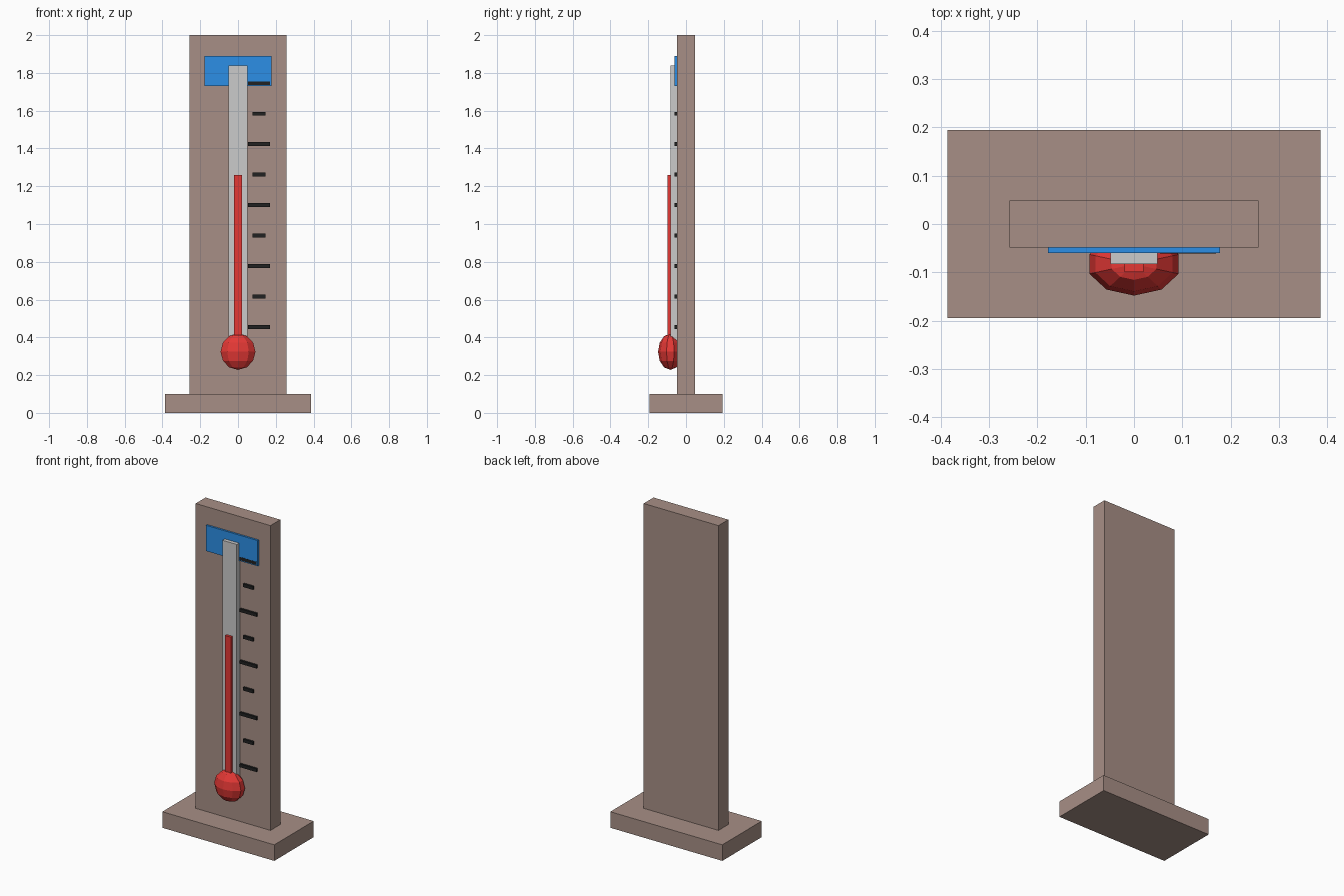
import bpy, bmesh
from mathutils import Matrix

if "Cube" in bpy.data.objects:
    bpy.data.objects.remove(bpy.data.objects["Cube"])


def material(name, rgb):
    m = bpy.data.materials.new(name)
    m.diffuse_color = (*rgb, 1)
    m.use_nodes = True
    m.node_tree.nodes["Principled BSDF"].inputs["Base Color"].default_value = m.diffuse_color
    return m


BROWN = material("brown", (0.386, 0.275, 0.238))
BLUE = material("blue", (0.025, 0.275, 0.79))
RED = material("red", (0.78, 0.04, 0.036))
BLACK = material("black", (0.015, 0.015, 0.015))


def finish(name, bm, mat):
    me = bpy.data.meshes.new(name)
    bm.to_mesh(me)
    bm.free()
    if mat:
        me.materials.append(mat)
    ob = bpy.data.objects.new(name, me)
    bpy.context.collection.objects.link(ob)
    return ob


def box(name, x, y, z, mat=None):
    """Box from (min, max) ranges on each axis."""
    bm = bmesh.new()
    bmesh.ops.create_cube(bm, size=1)
    size = [b - a for a, b in (x, y, z)]
    mid = [(a + b) / 2 for a, b in (x, y, z)]
    bmesh.ops.transform(bm, verts=bm.verts,
                        matrix=Matrix.Translation(mid) @ Matrix.Diagonal((*size, 1)))
    return finish(name, bm, mat)


# Stand and backing board
box("base", (-0.386, 0.386), (-0.194, 0.194), (0, 0.10), BROWN)
box("backboard", (-0.258, 0.258), (-0.0485, 0.0485), (0.10, 2.0), BROWN)

# Plain header plate
box("header_plate", (-0.178, 0.178), (-0.0605, -0.0485), (1.73, 1.89), BLUE)

# Tube and the liquid column on its face
box("tube", (-0.049, 0.049), (-0.083, -0.0485), (0.32, 1.84))
box("liquid_column", (-0.02, 0.02), (-0.099, -0.08), (0.32, 1.26), RED)

# Low-poly flattened bulb, a vertex facing the front
bm = bmesh.new()
bmesh.ops.create_uvsphere(bm, u_segments=10, v_segments=6, radius=1)
bmesh.ops.transform(bm, verts=bm.verts,
                    matrix=Matrix.Translation((0, -0.083, 0.324))
                    @ Matrix.Diagonal((0.097, 0.065, 0.096, 1)))
finish("bulb", bm, RED)

# Scale marks, alternating long and short
for i in range(9):
    z = 0.455 + i * 0.1613
    half = 0.034 if i % 2 else 0.058
    box(f"scale_mark_{i + 1}", (0.112 - half, 0.112 + half), (-0.0612, -0.0485),
        (z - 0.01, z + 0.01), BLACK)
